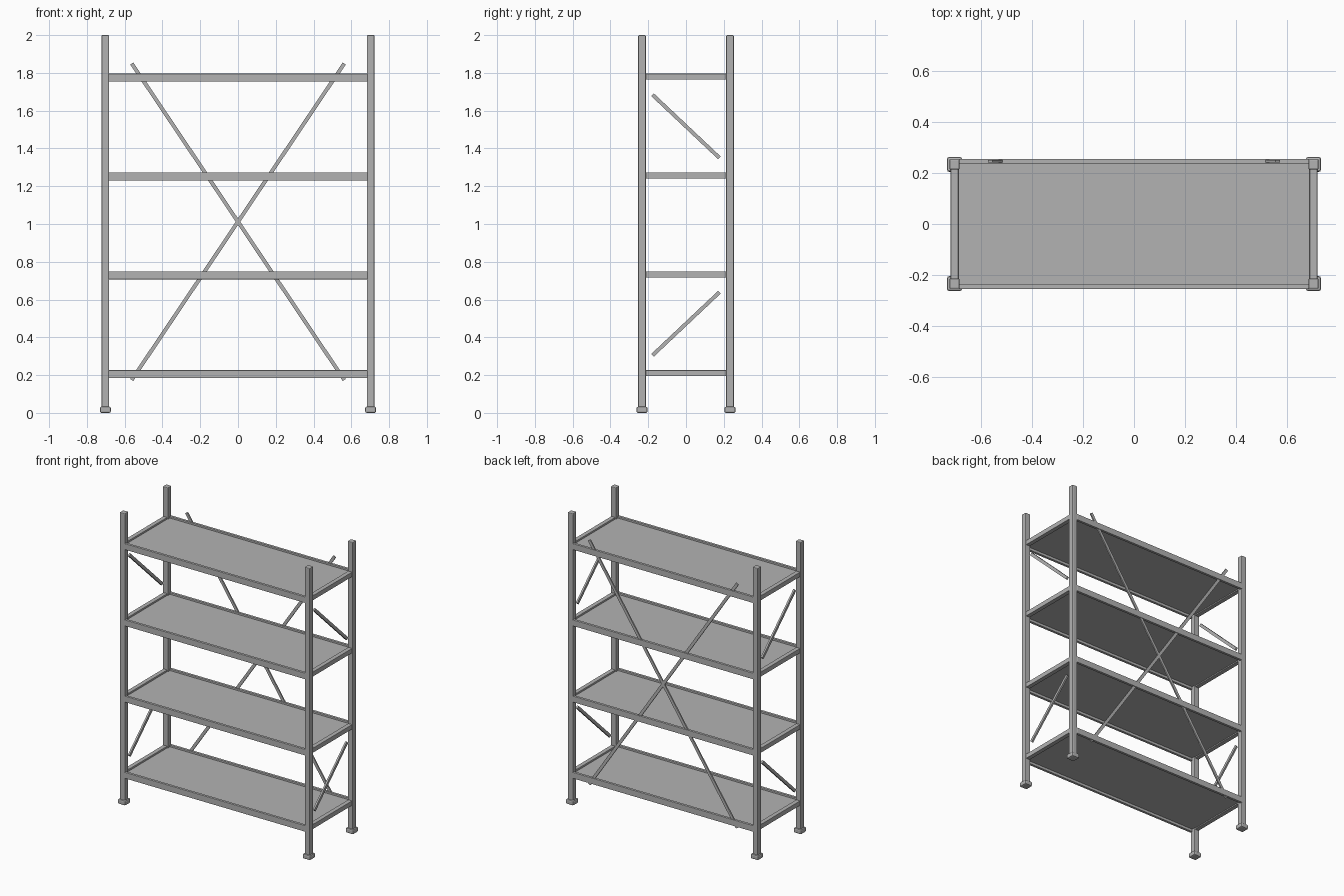
import bpy
from math import atan2, hypot
from mathutils import Vector

old = bpy.data.objects.get("Cube")
if old:
    bpy.data.objects.remove(old, do_unlink=True)

steel = bpy.data.materials.new("grey steel")
steel.use_nodes = True
colour = (0.45, 0.45, 0.45, 1)
steel.diffuse_color = colour
steel.node_tree.nodes["Principled BSDF"].inputs["Base Color"].default_value = colour


def box(name, centre, size, bevel=0.0, rotation=(0, 0, 0)):
    """Add a box with optional chamfered edges."""
    bpy.ops.mesh.primitive_cube_add(size=1, location=centre, rotation=rotation)
    part = bpy.context.object
    part.name = name
    part.scale = size
    bpy.ops.object.transform_apply(location=False, rotation=False, scale=True)
    part.data.materials.append(steel)
    if bevel:
        mod = part.modifiers.new("soft edges", "BEVEL")
        mod.width = bevel
        mod.segments = 2
    return part


def back_brace(name, sign):
    """Flat diagonal bar across the back plane."""
    dx, dz = sign * 1.125, 1.675
    box(name, (0, 0.2455, 1.012), (hypot(dx, dz), 0.009, 0.02),
        rotation=(0, -atan2(dz, dx), 0))


def side_brace(name, x, z, slope):
    """Flat diagonal bar across one end."""
    dy, dz = 0.354, slope * 0.334
    box(name, (x, 0, z), (0.012, hypot(dy, dz), 0.02),
        rotation=(atan2(dz, dy), 0, 0))


POST_X, POST_Y = 0.702, 0.233
sides = (("left", 1), ("right", -1))
ends = (("front", -1), ("back", 1))

# Corner posts and feet
for side, sx in sides:
    for end, sy in ends:
        x, y = sx * POST_X, sy * POST_Y
        box(f"{end}_{side}_post", (x, y, 1.005), (0.04, 0.04, 1.99), 0.005)
        box(f"{end}_{side}_foot", (x, y, 0.0165), (0.058, 0.058, 0.033), 0.008)

# Shelves: recessed panel framed by long rails and end rails
for level in range(4):
    top = 0.226 + level * 0.5233
    tag = level + 1
    box(f"shelf_panel_{tag}", (0, 0, top - 0.018), (1.40, 0.475, 0.012))
    for end, sy in ends:
        box(f"{end}_rail_{tag}", (0, sy * 0.245, top - 0.021),
            (1.37, 0.018, 0.042), 0.002)
    for side, sx in sides:
        box(f"{side}_rail_{tag}", (sx * POST_X, 0, top - 0.016),
            (0.03, 0.43, 0.032), 0.002)

# Crossed bars at the back
back_brace("back_brace_rising", 1)
back_brace("back_brace_falling", -1)

# Diagonal bars at both ends
for side, sx in sides:
    side_brace(f"{side}_upper_brace", sx * POST_X, 1.517, -1)
    side_brace(f"{side}_lower_brace", sx * POST_X, 0.472, 1)
